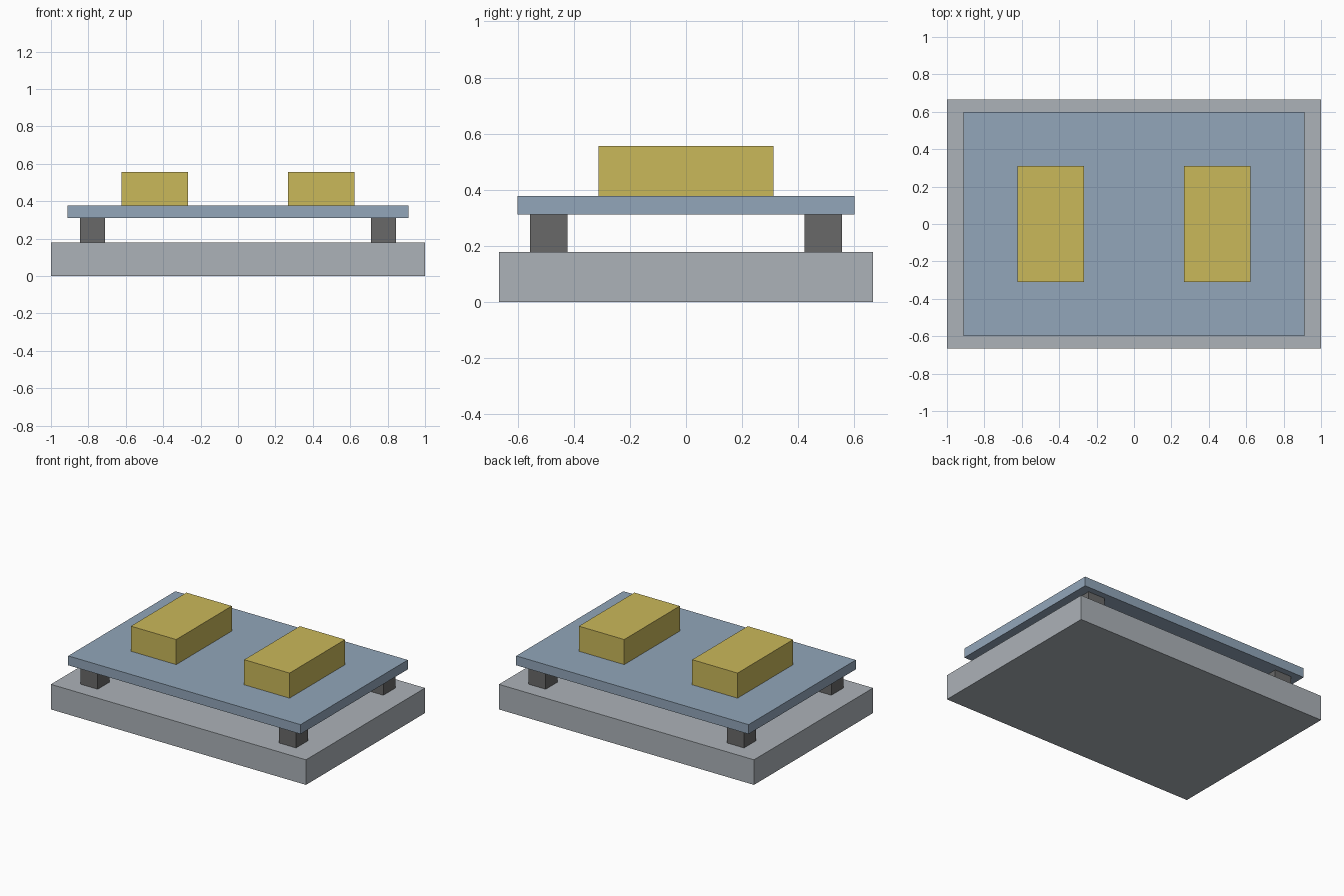
import bpy

cube = bpy.data.objects.get("Cube")
if cube:
    bpy.data.objects.remove(cube, do_unlink=True)


def make_material(name, rgb):
    # Convert 8-bit display colour to linear
    linear = [((c / 255 + 0.055) / 1.055) ** 2.4 for c in rgb]
    mat = bpy.data.materials.new(name)
    mat.use_nodes = True
    mat.diffuse_color = (*linear, 1)
    bsdf = next(n for n in mat.node_tree.nodes if n.type == 'BSDF_PRINCIPLED')
    bsdf.inputs["Base Color"].default_value = (*linear, 1)
    return mat


def box(name, size, centre, bottom, mat):
    """Box with its underside at height bottom."""
    x, y = centre
    bpy.ops.mesh.primitive_cube_add(size=1, location=(x, y, bottom + size[2] / 2))
    obj = bpy.context.object
    obj.name = name
    obj.scale = size
    bpy.ops.object.transform_apply(location=False, rotation=False, scale=True)
    obj.data.materials.append(mat)
    return obj


grey = make_material("light_grey", (172, 178, 184))
dark = make_material("dark_grey", (105, 105, 105))
blue = make_material("steel_blue", (146, 166, 186))
yellow = make_material("mustard_yellow", (202, 184, 90))

U = 1 / 45  # design grid unit
base_h, post_h, plate_h, block_h = 8 * U, 6 * U, 3 * U, 8 * U
plate_z = base_h + post_h

# Base slab and raised plate
box("base", (2, 60 * U, base_h), (0, 0), 0, grey)
box("plate", (82 * U, 54 * U, plate_h), (0, 0), plate_z, blue)

for side, sx in (("left", 1), ("right", -1)):
    # Block on top of the plate
    box(f"{side}_block", (16 * U, 28 * U, block_h), (sx * 20 * U, 0),
        plate_z + plate_h, yellow)
    # Corner posts between base and plate
    for end, sy in (("front", -1), ("back", 1)):
        box(f"{end}_{side}_post", (6 * U, 6 * U, post_h),
            (sx * 35 * U, sy * 22 * U), base_h, dark)
